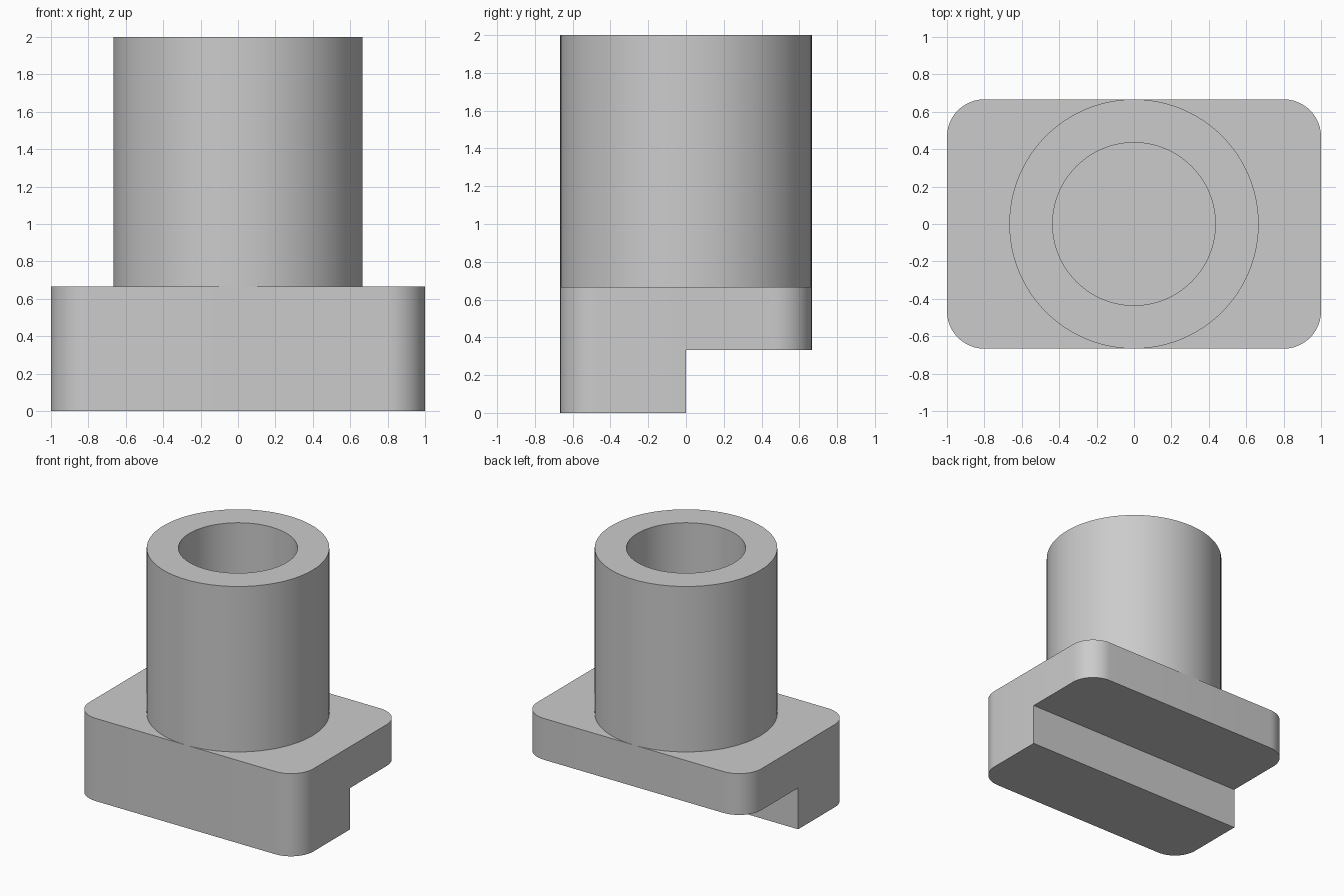
import bpy, bmesh, math
from mathutils import Matrix

if "Cube" in bpy.data.objects:
    bpy.data.objects.remove(bpy.data.objects["Cube"], do_unlink=True)

HALF_X, HALF_Y, CORNER = 1.0, 2 / 3, 0.2
STEP_Z, PLATE_TOP, TOP = 1 / 3, 2 / 3, 2.0
BORE = 0.435

grey = bpy.data.materials.new("plain grey")
grey.use_nodes = True
colour = (0.6, 0.6, 0.6, 1)
grey.diffuse_color = colour
grey.node_tree.nodes["Principled BSDF"].inputs["Base Color"].default_value = colour


def add_object(name, bm):
    bmesh.ops.recalc_face_normals(bm, faces=bm.faces)
    mesh = bpy.data.meshes.new(name)
    bm.to_mesh(mesh)
    bm.free()
    mesh.materials.append(grey)
    obj = bpy.data.objects.new(name, mesh)
    bpy.context.collection.objects.link(obj)
    return obj


def activate(obj):
    bpy.ops.object.select_all(action='DESELECT')
    obj.select_set(True)
    bpy.context.view_layer.objects.active = obj


# Base plate: rounded rectangle extruded upward
bm = bmesh.new()
outline = []
steps = 12
for quarter, (sx, sy) in enumerate([(1, 1), (-1, 1), (-1, -1), (1, -1)]):
    for i in range(steps + 1):
        a = (quarter + i / steps) * math.pi / 2
        outline.append(bm.verts.new((sx * (HALF_X - CORNER) + CORNER * math.cos(a),
                                     sy * (HALF_Y - CORNER) + CORNER * math.sin(a), 0)))
base = bm.faces.new(outline)
side = bmesh.ops.extrude_face_region(bm, geom=[base])["geom"]
bmesh.ops.translate(bm, vec=(0, 0, PLATE_TOP),
                    verts=[v for v in side if isinstance(v, bmesh.types.BMVert)])
plate = add_object("base_plate", bm)

# Step removed from the rear underside
bm = bmesh.new()
bmesh.ops.create_cube(bm, size=1, matrix=Matrix.Translation((0, 0.5, STEP_Z - 0.5))
                      @ Matrix.Diagonal((3, 1, 1, 1)))
cutter = add_object("step_cutter", bm)
cutter.hide_render = True
activate(plate)
cut = plate.modifiers.new("step", 'BOOLEAN')
cut.operation, cut.solver, cut.object = 'DIFFERENCE', 'EXACT', cutter
bpy.ops.object.modifier_apply(modifier=cut.name)
bpy.data.objects.remove(cutter, do_unlink=True)

# Hollow boss: wall profile turned about the vertical axis
bm = bmesh.new()
profile = [(BORE, PLATE_TOP), (BORE, TOP), (HALF_Y, TOP), (HALF_Y, PLATE_TOP)]
verts = [bm.verts.new((r, 0, z)) for r, z in profile]
edges = [bm.edges.new(pair) for pair in zip(verts, verts[1:])]
bmesh.ops.spin(bm, geom=verts + edges, axis=(0, 0, 1), cent=(0, 0, 0),
               angle=math.tau, steps=96, use_merge=True)
bmesh.ops.remove_doubles(bm, verts=bm.verts, dist=0.0001)
boss = add_object("hollow_boss", bm)
# Open wall strip: make sure the top rim faces upward
rim = max(boss.data.polygons, key=lambda p: p.center.z)
if rim.normal.z < 0:
    boss.data.flip_normals()

for obj in (plate, boss):
    activate(obj)
    bpy.ops.object.shade_smooth_by_angle(angle=math.radians(30))
